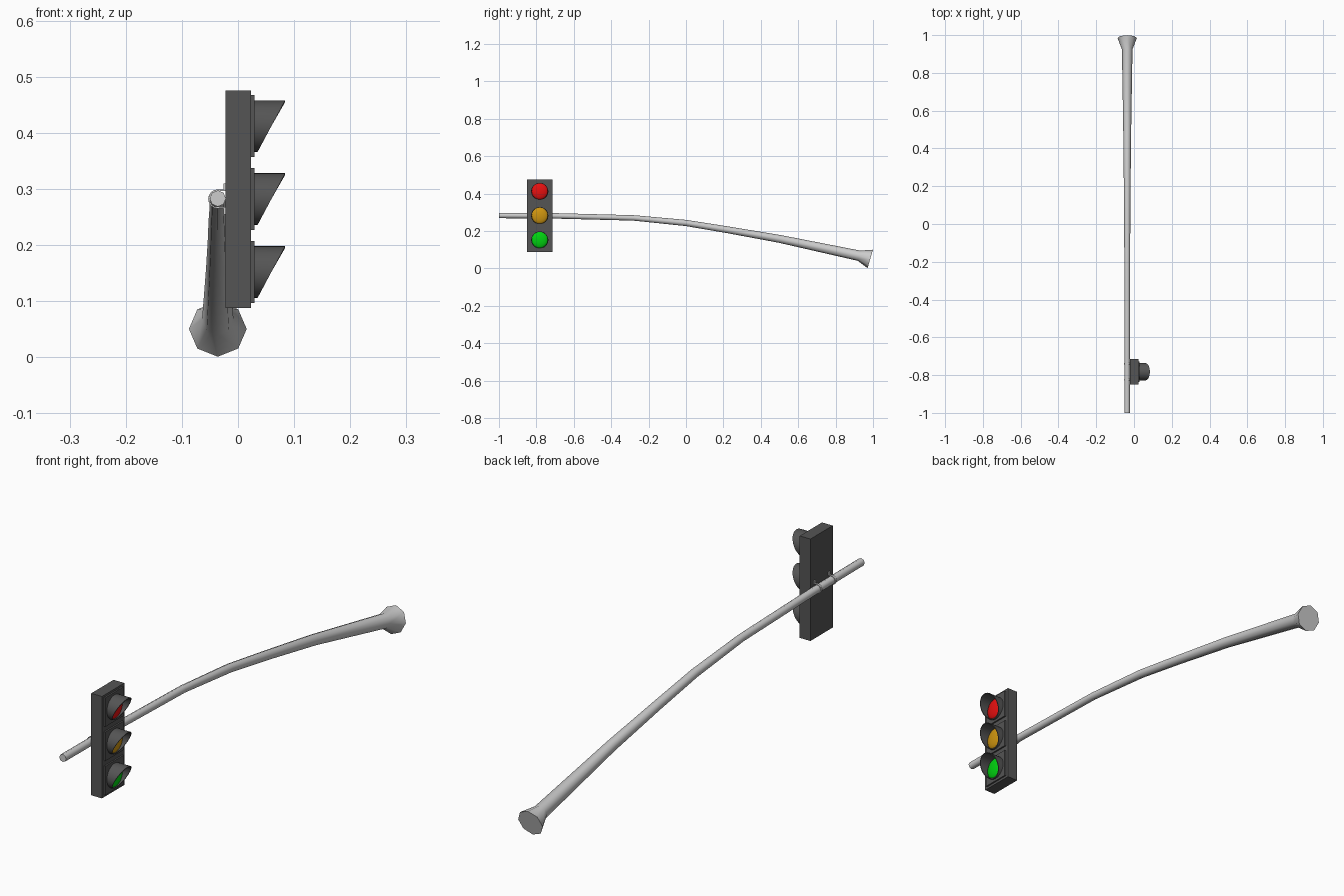
import bpy, bmesh
from math import sin, cos, pi, radians, atan2
from mathutils import Vector

if "Cube" in bpy.data.objects:
    bpy.data.objects.remove(bpy.data.objects["Cube"])

POLE_X, LIGHT_Y = -0.036, -0.782


def material(name, rgb):
    m = bpy.data.materials.new(name)
    m.diffuse_color = (*rgb, 1)
    m.use_nodes = True
    m.node_tree.nodes["Principled BSDF"].inputs["Base Color"].default_value = m.diffuse_color
    return m


DARK = material("dark_grey", (0.09, 0.09, 0.09))


def finish(bm, name, mat=None, smooth=None):
    bmesh.ops.recalc_face_normals(bm, faces=bm.faces)
    me = bpy.data.meshes.new(name)
    bm.to_mesh(me)
    bm.free()
    ob = bpy.data.objects.new(name, me)
    bpy.context.collection.objects.link(ob)
    if mat:
        me.materials.append(mat)
    if smooth:
        bpy.ops.object.select_all(action='DESELECT')
        ob.select_set(True)
        bpy.context.view_layer.objects.active = ob
        bpy.ops.object.shade_smooth_by_angle(angle=radians(smooth))
    return ob


def bridge(bm, rings, closed=True):
    for a, b in zip(rings, rings[1:]):
        n = len(a)
        for i in range(n if closed else n - 1):
            j = (i + 1) % n
            bm.faces.new((a[i], a[j], b[j], b[i]))


def box(name, lo, hi, mat):
    bm = bmesh.new()
    bmesh.ops.create_cube(bm, size=1)
    for v in bm.verts:
        v.co = Vector([l + (c + 0.5) * (h - l) for c, l, h in zip(v.co, lo, hi)])
    return finish(bm, name, mat)


# Tapered, curved eight-sided arm ending in a flared foot: y, z, radius
path = [(-1, 0.283, 0.0145), (-0.7, 0.281, 0.0145), (-0.28, 0.270, 0.0145),
        (0, 0.243, 0.0165), (0.22, 0.207, 0.018), (0.5, 0.158, 0.021),
        (0.925, 0.068, 0.028), (0.985, 0.0505, 0.0515)]
bm = bmesh.new()
rings = []
for k, (y, z, r) in enumerate(path):
    p, q = path[max(k - 1, 0)], path[min(k + 1, len(path) - 1)]
    t = atan2(q[1] - p[1], q[0] - p[0])
    rings.append([bm.verts.new((POLE_X + r * cos(a), y - r * sin(a) * sin(t), z + r * sin(a) * cos(t)))
                  for a in (i * pi / 4 for i in range(8))])
bridge(bm, rings)
bm.faces.new(rings[0])
bm.faces.new(rings[-1])
finish(bm, "mast_arm", None, 50)

# Signal housing
box("signal_housing", (-0.022, LIGHT_Y - 0.067, 0.088), (0.023, LIGHT_Y + 0.067, 0.475), DARK)


def visor(name, zc, r=0.046, wall=0.003, n=32):
    # Tube with a slanted mouth, long at the top and short at the bottom
    bm = bmesh.new()

    def ring(rad, mouth):
        vs = []
        for i in range(n):
            a = 2 * pi * i / n
            s = sin(a)
            x = 0.035 + 0.049 * (s + 1) / 2 if mouth else 0.027
            vs.append(bm.verts.new((x, LIGHT_Y + rad * cos(a), zc + rad * s)))
        return vs
    rings = [ring(r, False), ring(r, True), ring(r - wall, True), ring(r - wall, False)]
    bridge(bm, rings + rings[:1])
    return finish(bm, name, DARK, 40)


def lens(name, zc, mat, r=0.0435, depth=0.014, n=32, steps=6):
    # Shallow dome
    bm = bmesh.new()
    rings = []
    for k in range(steps):
        b = k / steps * pi / 2
        rings.append([bm.verts.new((0.029 + depth * sin(b),
                                    LIGHT_Y + r * cos(b) * cos(2 * pi * i / n),
                                    zc + r * cos(b) * sin(2 * pi * i / n))) for i in range(n)])
    bridge(bm, rings)
    tip = bm.verts.new((0.029 + depth, LIGHT_Y, zc))
    for i in range(n):
        bm.faces.new((rings[-1][i], rings[-1][(i + 1) % n], tip))
    bm.faces.new(rings[0])
    return finish(bm, name, mat, 40)


# Three signal sections: door plate, visor and coloured lens
for name, zc, rgb in (("red", 0.412, (0.8, 0.005, 0.005)),
                      ("amber", 0.282, (0.62, 0.3, 0.005)),
                      ("green", 0.152, (0.0, 0.65, 0.005))):
    box(name + "_door", (0.022, LIGHT_Y - 0.055, zc - 0.055), (0.029, LIGHT_Y + 0.055, zc + 0.055), DARK)
    visor(name + "_visor", zc)
    lens(name + "_lens", zc, material(name, rgb))

# Two straps that clamp the housing to the arm
for name, y in (("outer_clamp", LIGHT_Y - 0.043), ("inner_clamp", LIGHT_Y + 0.043)):
    zc = 0.282

    def profile(r, foot_x, foot_z):
        arc = [(POLE_X + r * cos(a), zc + r * sin(a)) for a in (pi / 2 + i * pi / 8 for i in range(9))]
        return [(foot_x, zc + foot_z), (foot_x, zc + r)] + arc + [(foot_x, zc - r), (foot_x, zc - foot_z)]
    bm = bmesh.new()
    rings = [[bm.verts.new((x, y + w, z)) for x, z in profile(r, fx, 0.028)]
             for r, fx, w in ((0.0145, -0.0215, -0.004), (0.0172, -0.0255, -0.004),
                              (0.0172, -0.0255, 0.004), (0.0145, -0.0215, 0.004))]
    bridge(bm, rings + rings[:1], closed=False)
    for end in (0, -1):
        bm.faces.new([ring[end] for ring in rings])
    finish(bm, name, None, 35)
